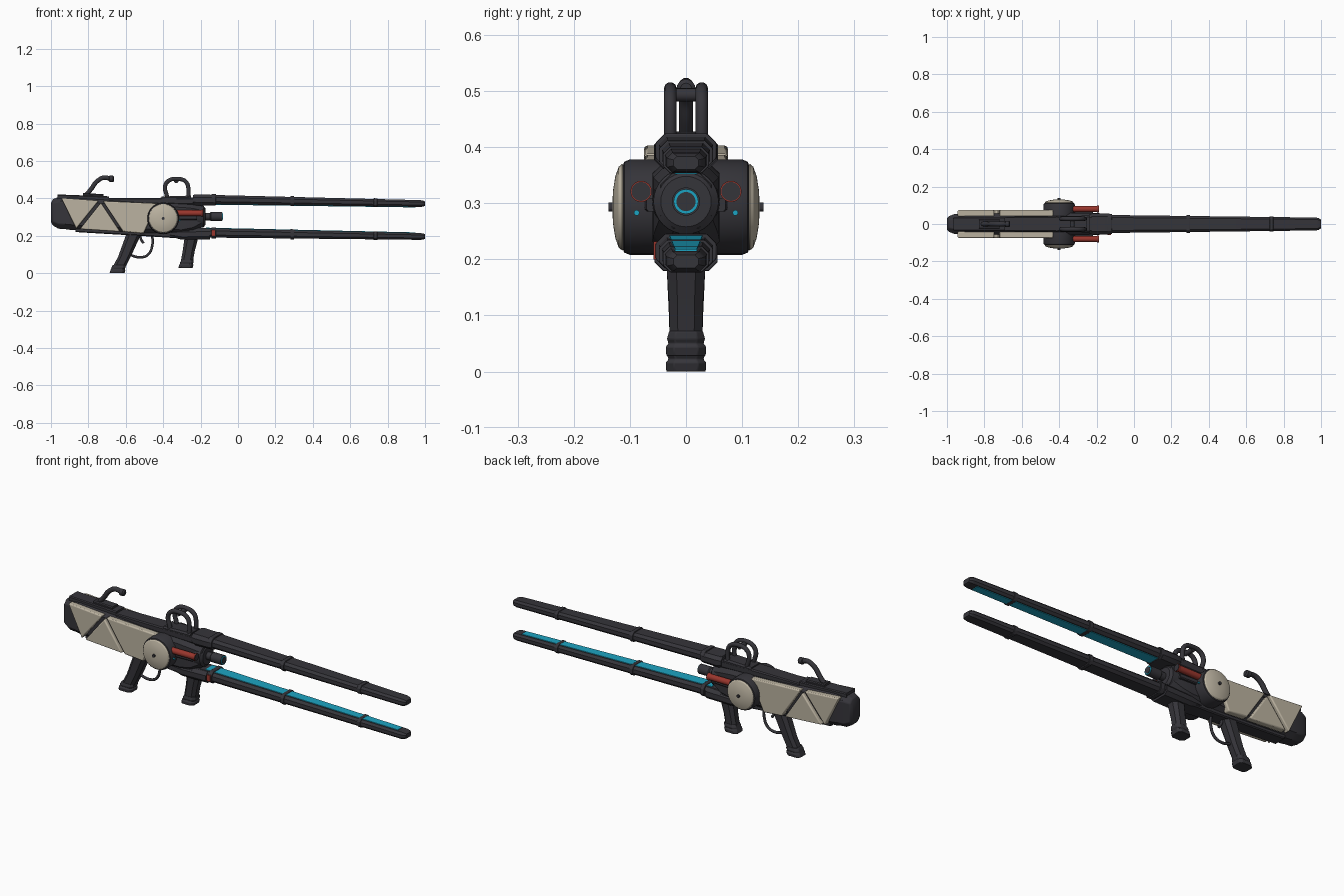
import bpy, bmesh, math
from mathutils import Vector

cube = bpy.data.objects.get("Cube")
if cube:
    bpy.data.objects.remove(cube, do_unlink=True)


def material(name, rgb):
    m = bpy.data.materials.new(name)
    m.use_nodes = True
    m.diffuse_color = (*rgb, 1)
    m.node_tree.nodes["Principled BSDF"].inputs["Base Color"].default_value = (*rgb, 1)
    return m


DARK = material("dark gunmetal", (0.036, 0.035, 0.042))
CREAM = material("warm cream", (0.5, 0.45, 0.355))
CYAN = material("glow cyan", (0.012, 0.37, 0.54))
RED = material("brick red", (0.32, 0.037, 0.026))


def finish(name, bm, mat, bevel=0, mirror=False, angle=30):
    bmesh.ops.recalc_face_normals(bm, faces=bm.faces)
    me = bpy.data.meshes.new(name)
    bm.to_mesh(me)
    bm.free()
    me.materials.append(mat)
    me.shade_smooth()
    me.set_sharp_from_angle(angle=math.radians(angle))
    ob = bpy.data.objects.new(name, me)
    bpy.context.collection.objects.link(ob)
    if bevel:
        b = ob.modifiers.new("bevel", "BEVEL")
        b.width, b.segments = bevel, 2
    if mirror:
        m = ob.modifiers.new("mirror", "MIRROR")
        m.use_axis = (False, True, False)
    return ob


def skin(bm, rings):
    loops = [[bm.verts.new(p) for p in r] for r in rings]
    n = len(loops[0])
    for a, b in zip(loops, loops[1:]):
        for i in range(n):
            j = (i + 1) % n
            bm.faces.new((a[i], a[j], b[j], b[i]))
    bm.faces.new(loops[0])
    bm.faces.new(loops[-1])


def loft(name, sections, mat, axis="x", chamfer=0.35, **kw):
    """Chamfered box sections (t, centre, half_y, half_other) along x or z."""
    rings = []
    for t, c, hy, ho in sections:
        k = chamfer * min(hy, ho)
        ring = []
        for y, o in ((hy, ho - k), (hy - k, ho), (k - hy, ho), (-hy, ho - k),
                     (-hy, k - ho), (k - hy, -ho), (hy - k, -ho), (hy, k - ho)):
            ring.append((t, y, c + o) if axis == "x" else (c + o, y, t))
        rings.append(ring)
    bm = bmesh.new()
    skin(bm, rings)
    return finish(name, bm, mat, **kw)


def lathe(name, profile, mat, centre, axis="x", sides=32, **kw):
    """Rings (position along axis, radius) turned about the axis."""
    rings = []
    for t, r in profile:
        ring = []
        for i in range(sides):
            a = math.tau * i / sides
            u, v = r * math.cos(a), r * math.sin(a)
            p = Vector((t, u, v)) if axis == "x" else Vector((u, t, v))
            ring.append(p + Vector(centre))
        rings.append(ring)
    bm = bmesh.new()
    skin(bm, rings)
    return finish(name, bm, mat, **kw)


def plate(name, outline, y0, y1, mat, **kw):
    bm = bmesh.new()
    skin(bm, [[(x, y, z) for x, z in outline] for y in (y0, y1)])
    return finish(name, bm, mat, **kw)


def tube(name, path, radius, mat, y=0, mirror=False):
    cu = bpy.data.curves.new(name, "CURVE")
    cu.dimensions, cu.bevel_depth, cu.bevel_resolution = "3D", radius, 3
    cu.use_fill_caps, cu.resolution_u = True, 6
    sp = cu.splines.new("BEZIER")
    sp.bezier_points.add(len(path) - 1)
    for p, (x, z) in zip(sp.bezier_points, path):
        p.co = (x, y, z)
        p.handle_left_type = p.handle_right_type = "AUTO"
    tmp = bpy.data.objects.new(name + "_path", cu)
    bm = bmesh.new()
    bm.from_mesh(tmp.to_mesh())
    tmp.to_mesh_clear()
    bpy.data.objects.remove(tmp)
    return finish(name, bm, mat, mirror=mirror, angle=50)


# Receiver body, butt and top spine
loft("receiver_body", [(-0.95, 0.325, 0.05, 0.085), (-0.9, 0.322, 0.055, 0.09),
                       (-0.5, 0.297, 0.058, 0.09), (-0.3, 0.292, 0.06, 0.09),
                       (-0.24, 0.295, 0.058, 0.08), (-0.18, 0.305, 0.045, 0.05)],
     DARK, chamfer=0.5)
loft("butt_cap", [(-1, 0.325, 0.03, 0.05), (-0.99, 0.325, 0.042, 0.07),
                  (-0.96, 0.323, 0.053, 0.085), (-0.88, 0.318, 0.053, 0.085)],
     DARK, chamfer=0.5, bevel=0.004)
loft("rear_spine", [(-0.965, 0.408, 0.036, 0.013), (-0.69, 0.398, 0.036, 0.013)], DARK)
loft("front_spine", [(-0.69, 0.388, 0.038, 0.013), (-0.22, 0.385, 0.045, 0.02)], DARK)
loft("underside_keel", [(-0.87, 0.233, 0.035, 0.013), (-0.45, 0.21, 0.038, 0.015),
                        (-0.3, 0.2, 0.045, 0.015)], DARK)

# Cream side armour, split by diagonal seams
panels = {"rear": [(-0.945, 0.403), (-0.745, 0.388), (-0.865, 0.238)],
          "middle": [(-0.733, 0.376), (-0.63, 0.222), (-0.845, 0.236)],
          "front": [(-0.722, 0.386), (-0.43, 0.373), (-0.505, 0.212), (-0.614, 0.221)]}
for label, outline in panels.items():
    plate(label + "_side_panel", outline, 0.04, 0.075, CREAM, bevel=0.006, mirror=True)

# Side drums with domed covers
HUB = (-0.4, 0, 0.293)
lathe("side_drum", [(0.03, 0.085), (0.1, 0.085), (0.11, 0.081), (0.112, 0.076)],
      DARK, HUB, "y", mirror=True)
lathe("drum_cover", [(0.108, 0.074), (0.114, 0.077), (0.12, 0.072), (0.126, 0.055),
                     (0.13, 0.03), (0.131, 0.012)], CREAM, HUB, "y", mirror=True)
lathe("drum_pin", [(0.12, 0.008), (0.138, 0.008)], DARK, HUB, "y", 12, mirror=True)
lathe("drum_lamp", [(-0.33, 0.005), (-0.308, 0.005)], CYAN, (0, 0.088, 0.283),
      sides=10, mirror=True)

# Red side cylinders
lathe("red_cylinder", [(-0.33, 0.016), (-0.2, 0.016), (-0.195, 0.019), (-0.188, 0.019)],
      RED, (0, 0.08, 0.321), sides=20, mirror=True)
lathe("cylinder_cap", [(-0.19, 0.017), (-0.186, 0.017)], DARK, (0, 0.08, 0.321),
      sides=20, mirror=True)
loft("cylinder_cradle", [(-0.34, 0.297, 0.075, 0.012), (-0.22, 0.297, 0.07, 0.012)], DARK)

# Central emitter
AXIS = (0, 0, 0.303)
lathe("emitter_collar", [(-0.22, 0.06), (-0.185, 0.058), (-0.175, 0.045)], DARK, AXIS)
lathe("emitter_barrel", [(-0.19, 0.02), (-0.15, 0.02), (-0.145, 0.025), (-0.085, 0.025)],
      DARK, AXIS)
lathe("emitter_ring", [(-0.086, 0.022), (-0.082, 0.022)], CYAN, AXIS)
lathe("emitter_core", [(-0.085, 0.017), (-0.08, 0.017)], DARK, AXIS)


# Twin long rails with bands and glowing inner strips
def rail(label, z_root, z_tip, root_x, inner):
    def at(x):
        k = (x + 0.2) / 1.2
        return z_root + (z_tip - z_root) * k, 0.049 - 0.015 * k, 0.025 - 0.007 * k

    def section(x, grow=0.0, scale=1.0):
        z, hy, hz = at(x)
        return (x, z, hy * scale + grow, hz * scale + grow)

    loft(label + "_rail", [section(root_x), section(0.3), section(0.975),
                           section(0.99, 0, 0.9), section(1, 0, 0.65)], DARK, chamfer=0.55)
    for x, w, g in ((-0.13, 0.012, 0.006), (0.29, 0.01, 0.005), (0.735, 0.01, 0.004)):
        loft(label + "_rail_band", [section(x - w, g), section(x + w, g)], DARK,
             chamfer=0.55, bevel=0.002)
    strip = []
    for x in (-0.17, 0.95):
        z, hy, hz = at(x)
        strip.append((x, z + inner * hz, hy - 0.55 * hz - 0.005, 0.003))
    loft(label + "_glow_strip", strip, CYAN, chamfer=0.1)


rail("upper", 0.395, 0.372, -0.235, -1)
rail("lower", 0.216, 0.196, -0.3, 1)
loft("upper_rail_root", [(-0.24, 0.393, 0.05, 0.025), (-0.22, 0.391, 0.057, 0.03),
                         (-0.13, 0.391, 0.055, 0.028)], DARK, chamfer=0.55)
loft("lower_rail_root", [(-0.38, 0.212, 0.04, 0.012), (-0.3, 0.207, 0.056, 0.028),
                         (-0.15, 0.21, 0.056, 0.03)], DARK, chamfer=0.55)
plate("red_rail_mark", [(-0.143, 0.2), (-0.123, 0.2), (-0.123, 0.232), (-0.143, 0.232)],
      -0.058, -0.05, RED)


# Pistol grip and fore grip, each with a flared foot
def grip(label, top, bottom, z_top, z_foot, half):
    loft(label, [(z_foot + 0.02, bottom, 0.029, half * 0.85),
                 (z_foot + 0.09, bottom + (top - bottom) * 0.4, 0.03, half * 0.85),
                 (z_top, top, 0.036, half)], DARK, "z", 0.5)
    loft(label + "_foot", [(z_foot, bottom - 0.005, 0.035, half),
                           (z_foot + 0.016, bottom, 0.036, half),
                           (z_foot + 0.022, bottom, 0.031, half * 0.9),
                           (z_foot + 0.03, bottom + 0.003, 0.034, half * 0.95),
                           (z_foot + 0.044, bottom + 0.007, 0.03, half * 0.85)],
         DARK, "z", 0.4, bevel=0.002)


grip("rear_grip", -0.553, -0.642, 0.22, 0.0, 0.04)
grip("front_grip", -0.245, -0.276, 0.21, 0.028, 0.038)

# Trigger and guard
tube("trigger_guard", [(-0.46, 0.215), (-0.458, 0.15), (-0.48, 0.1), (-0.52, 0.085),
                       (-0.585, 0.1)], 0.007, DARK)
tube("trigger", [(-0.525, 0.22), (-0.52, 0.185), (-0.505, 0.16)], 0.007, DARK)

# Paired carry loops with a sight knob between them
tube("carry_loop", [(-0.365, 0.37), (-0.382, 0.42), (-0.39, 0.465), (-0.37, 0.495),
                    (-0.325, 0.504), (-0.28, 0.49), (-0.265, 0.45), (-0.272, 0.37)],
     0.0115, DARK, 0.028, True)
lathe("loop_crossbar", [(-0.028, 0.012), (0.028, 0.012)], DARK, (-0.33, 0, 0.493), "y", 16)
loft("loop_mount", [(-0.41, 0.39, 0.042, 0.02), (-0.25, 0.39, 0.044, 0.025)], DARK)

# Rear hook on its mount
loft("hook_mount", [(-0.83, 0.415, 0.025, 0.013), (-0.72, 0.41, 0.025, 0.013)], DARK)
tube("rear_hook", [(-0.81, 0.42), (-0.785, 0.45), (-0.755, 0.49), (-0.715, 0.511),
                   (-0.675, 0.502)], 0.0125, DARK)
lathe("hook_tip", [(-0.692, 0.01), (-0.687, 0.017), (-0.668, 0.017), (-0.662, 0.01)],
      DARK, (0, 0, 0.504), sides=16)
